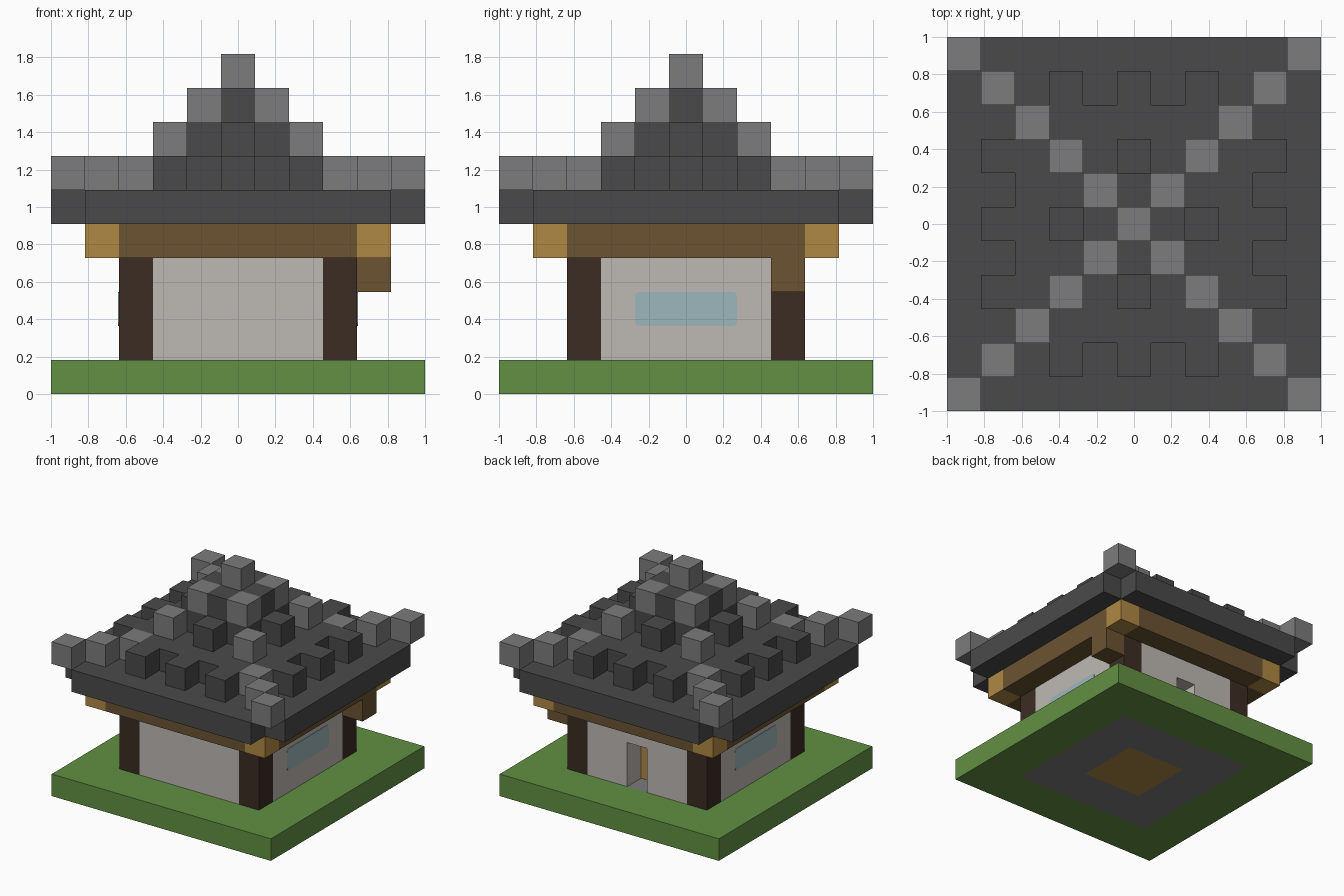
import bpy
import bmesh
from mathutils import Matrix, Vector

old = bpy.data.objects.get("Cube")
if old:
    bpy.data.objects.remove(old, do_unlink=True)

U = 2 / 11  # edge of one building block


def material(name, *srgb):
    rgb = [((c / 255 + 0.055) / 1.055) ** 2.4 for c in srgb]
    m = bpy.data.materials.new(name)
    m.use_nodes = True
    m.diffuse_color = (*rgb, 1)
    m.node_tree.nodes["Principled BSDF"].inputs["Base Color"].default_value = (*rgb, 1)
    return m


grass = material("grass green", 98, 144, 66)
plaster = material("pale plaster", 190, 185, 180)
dark_wood = material("dark wood", 60, 44, 35)
brown_wood = material("brown wood", 107, 83, 50)
gold_wood = material("golden wood", 175, 137, 68)
slate = material("dark slate", 74, 74, 74)
stone = material("grey stone", 124, 124, 124)
glass = material("pale blue glass", 158, 183, 189)


def blocks(name, mat, boxes):
    """One object from boxes of whole blocks: (x0, x1, y0, y1, z0, z1), inclusive."""
    bm = bmesh.new()
    for x0, x1, y0, y1, z0, z1 in boxes:
        centre = Vector(((x0 + x1) / 2, (y0 + y1) / 2, (z0 + z1 + 1) / 2)) * U
        size = Vector((x1 - x0 + 1, y1 - y0 + 1, z1 - z0 + 1)) * U
        bmesh.ops.create_cube(bm, size=1, matrix=Matrix.Translation(centre) @ Matrix.Diagonal(size.to_4d()))
    mesh = bpy.data.meshes.new(name)
    bm.to_mesh(mesh)
    bm.free()
    mesh.materials.append(mat)
    ob = bpy.data.objects.new(name, mesh)
    bpy.context.collection.objects.link(ob)
    return ob


def ring(outer, inner, z0, z1):
    """Four boxes around a square, corners included."""
    return [(-outer, outer, -outer, -inner, z0, z1), (-outer, outer, inner, outer, z0, z1),
            (-outer, -inner, 1 - inner, inner - 1, z0, z1), (inner, outer, 1 - inner, inner - 1, z0, z1)]


def sides(r, half, z0, z1):
    """Four straight runs at distance r, without the corners."""
    return [b for s in (-r, r) for b in ((-half, half, s, s, z0, z1), (s, s, -half, half, z0, z1))]


def corners(r, z0, z1):
    return [(x, x, y, y, z0, z1) for x in (-r, r) for y in (-r, r)]


# Ground and floor
blocks("lawn", grass, ring(5, 4, 0, 0))
blocks("floor", stone, ring(3, 2, 0, 0))
blocks("floor_centre", gold_wood, [(-1, 1, -1, 1, 0, 0)])

# Walls with a doorway in the back
blocks("walls", plaster, [(-2, 2, -3, -3, 1, 3), (-3, -3, -2, 2, 1, 3), (3, 3, -2, 2, 1, 3),
                          (-2, -1, 3, 3, 1, 3), (1, 2, 3, 3, 1, 3), (0, 0, 3, 3, 3, 3)])
blocks("door_panel", gold_wood, [(0, 0, 2, 2, 1, 2)])
blocks("corner_posts", dark_wood, corners(3, 1, 3))

# Window panes with rounded corners
for side, label in ((1, "left"), (-1, "right")):
    bm = bmesh.new()
    bmesh.ops.create_cube(bm, size=1, matrix=Matrix.Translation((side * 3.5 * U, 0, 2.5 * U))
                          @ Matrix.Diagonal((0.008, 3 * U, U, 1)))
    edges = [e for e in bm.edges if abs(e.verts[0].co.x - e.verts[1].co.x) > 0.001]
    bmesh.ops.bevel(bm, geom=edges, offset=0.025, segments=3, profile=0.5, affect='EDGES')
    mesh = bpy.data.meshes.new("window_" + label)
    bm.to_mesh(mesh)
    bm.free()
    mesh.materials.append(glass)
    bpy.context.collection.objects.link(bpy.data.objects.new("window_" + label, mesh))

# Eaves beams
blocks("eaves_beams", brown_wood, sides(4, 3, 4, 4))
blocks("beam_ends", gold_wood, corners(4, 4, 4))
blocks("beam_bracket", brown_wood, [(4, 4, 3, 3, 3, 3)])

# Roof tiers, the lowest with notched corners
blocks("roof_base", slate, [(-4, 4, -5, 5, 5, 5), (-5, -5, -4, 4, 5, 5), (5, 5, -4, 4, 5, 5)])
blocks("roof_lower_tier", slate, [(-2, 2, -3, 3, 6, 6), (-3, -3, -2, 2, 6, 6), (3, 3, -2, 2, 6, 6)])
blocks("roof_middle_tier", slate, [(-1, 1, -1, 1, 7, 7)])
blocks("roof_upper_tier", slate, [(0, 0, -1, 1, 8, 8), (-1, -1, 0, 0, 8, 8), (1, 1, 0, 0, 8, 8)])

# Single tiles in front of the tiers
tiles = []
for s in (-4, 4):
    for i in (-2, 0, 2):
        tiles += [(i, i, s, s, 6, 6), (s, s, i, i, 6, 6)]
blocks("lower_tiles", slate, tiles)
blocks("middle_tiles", slate, sides(2, 0, 7, 7))

# Stone ridges along the diagonals
ridge = [(0, 0, 0, 0, 9, 9)]
for r, z in ((5, 6), (4, 6), (3, 6), (2, 7), (1, 8)):
    ridge += corners(r, z, z)
blocks("ridge_stones", stone, ridge)
